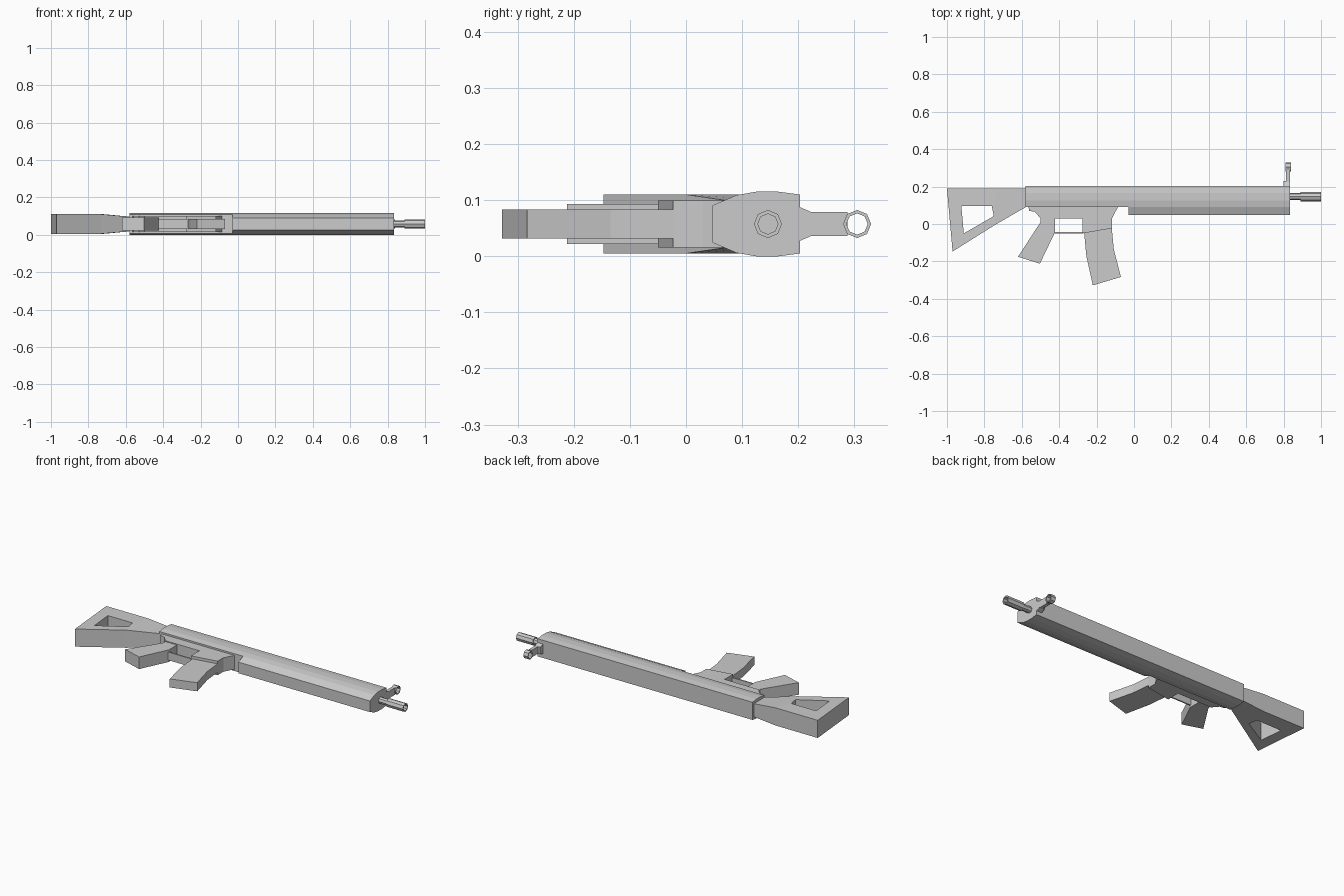
import bpy, bmesh, math

if "Cube" in bpy.data.objects:
    bpy.data.objects.remove(bpy.data.objects["Cube"])

CZ = 0.0575  # height of the symmetry plane


def finish(name, bm):
    bmesh.ops.recalc_face_normals(bm, faces=bm.faces)
    mesh = bpy.data.meshes.new(name)
    bm.to_mesh(mesh)
    bm.free()
    ob = bpy.data.objects.new(name, mesh)
    bpy.context.collection.objects.link(ob)
    return ob


def loft(name, rings, closed=False):
    """Bridge equal-sized rings of points; cap the ends unless closed."""
    bm = bmesh.new()
    vs = [[bm.verts.new(p) for p in r] for r in rings]
    n = len(vs[0])
    pairs = list(zip(vs, vs[1:])) + ([(vs[-1], vs[0])] if closed else [])
    for a, b in pairs:
        for i in range(n):
            bm.faces.new((a[i], a[(i + 1) % n], b[(i + 1) % n], b[i]))
    if not closed:
        bm.faces.new(vs[0])
        bm.faces.new(vs[-1])
    return finish(name, bm)


def plate(name, outline, half, half_at=None):
    """Side profile in x/y, given thickness symmetric about CZ."""
    h = half_at or (lambda x: half)
    return loft(name, [[(x, y, CZ + s * h(x)) for x, y in outline] for s in (-1, 1)])


def section(name, half_section, x0, x1):
    """Cross-section (y, half width) mirrored about CZ and run along x."""
    pts = half_section + [(y, -w) for y, w in reversed(half_section)]
    return loft(name, [[(x, y, CZ + w) for y, w in pts] for x in (x0, x1)])


def octagon(x, y, r):
    return [(x, y + r * math.cos(i * math.pi / 4), CZ + r * math.sin(i * math.pi / 4))
            for i in range(8)]


# Receiver and the deeper fore-end
crown = [(0.125, 0.0575), (0.165, 0.0575), (0.203, 0.0525)]
section("receiver", [(0.09, 0.0515)] + crown, -0.58, -0.03)
section("fore_end", [(0.047, 0.033), (0.09, 0.0515)] + crown, -0.03, 0.835)

# Barrel with thicker hollow muzzle
loft("barrel", [octagon(x, 0.146, r) for x, r in
                ((0.83, 0.019), (0.89, 0.019), (0.89, 0.025), (1.0, 0.025),
                 (1.0, 0.018), (0.92, 0.018))])

# Front sight: base, post and ring
section("sight_base", [(0.20, 0.030), (0.203, 0.030), (0.224, 0.021), (0.23, 0.021)], 0.80, 0.835)
section("sight_post", [(0.22, 0.021), (0.288, 0.021)], 0.814, 0.834)
loft("sight_ring", [octagon(x, 0.305, r) for x, r in
                    ((0.81, 0.025), (0.84, 0.025), (0.84, 0.019), (0.81, 0.019))], True)

# Skeleton stock: open rear frame closed by a tapering neck
plate("stock_frame", [(-0.72, 0.19), (-1.0, 0.19), (-0.97, -0.147), (-0.735, 0.0),
                      (-0.75, 0.042), (-0.91, -0.05), (-0.923, 0.095), (-0.76, 0.095)], 0.0525)
plate("stock_neck", [(-0.72, 0.19), (-0.76, 0.095), (-0.75, 0.042), (-0.735, 0.0),
                     (-0.575, 0.092), (-0.575, 0.19)], 0,
      lambda x: 0.0525 if x < -0.7 else 0.039)

# Lower receiver with magazine well
plate("lower_receiver", [(-0.565, 0.092), (-0.56, 0.07), (-0.53, 0.065), (-0.5, 0.03),
                         (-0.275, 0.03), (-0.275, -0.05), (-0.118, -0.023),
                         (-0.118, 0.03), (-0.085, 0.092)], 0.0415)

# Grip, guard and curved magazine
plate("grip", [(-0.5, 0.04), (-0.5, 0.01), (-0.62, -0.175), (-0.503, -0.212),
               (-0.423, -0.045), (-0.423, 0.04)], 0.036)
plate("trigger_guard", [(-0.43, -0.05), (-0.27, -0.05), (-0.27, -0.042), (-0.43, -0.042)], 0.024)
plate("magazine", [(-0.268, -0.03), (-0.255, -0.17), (-0.22, -0.328), (-0.07, -0.283),
                   (-0.108, -0.135), (-0.12, -0.01)], 0.0255)
